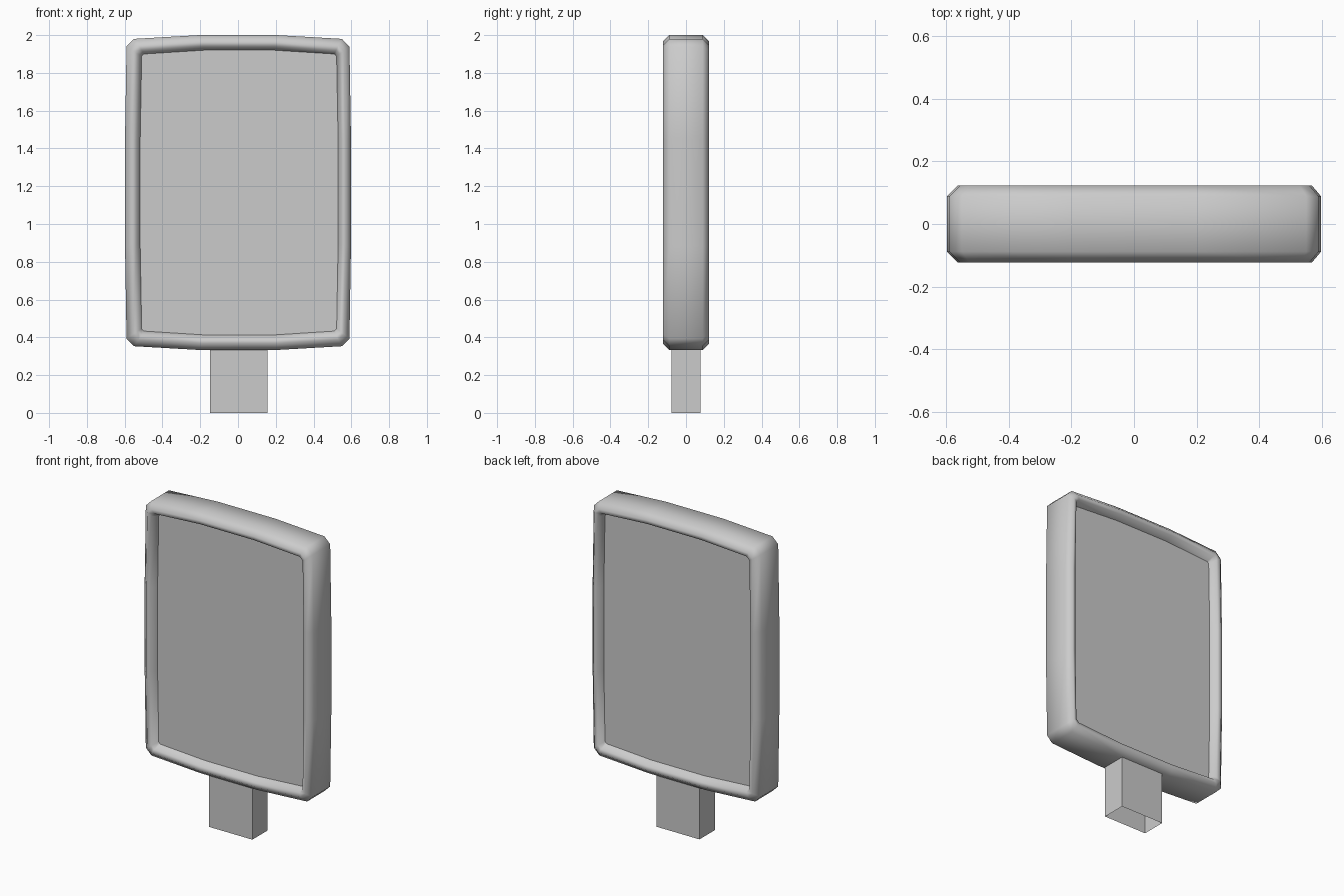
import bpy, bmesh, math

cube = bpy.data.objects.get("Cube")
if cube:
    bpy.data.objects.remove(cube, do_unlink=True)

grey = bpy.data.materials.new("plain_grey")
grey.use_nodes = True
colour = (0.6, 0.6, 0.6, 1)
grey.diffuse_color = colour
grey.node_tree.nodes["Principled BSDF"].inputs["Base Color"].default_value = colour


def make_object(name, bm):
    mesh = bpy.data.meshes.new(name)
    bm.to_mesh(mesh)
    bm.free()
    mesh.materials.append(grey)
    obj = bpy.data.objects.new(name, mesh)
    bpy.context.collection.objects.link(obj)
    return obj


def outline(left, right, low, high, cut, y):
    """Barrel-sided rectangle with cut corners, counter-clockwise."""
    steps = (-1, -0.37, 0.37, 1)
    cx, cz = (left + right) / 2, (low + high) / 2
    hx, hz = (right - left) / 2 - 0.008 - cut, (high - low) / 2 - 0.02 - cut

    def bow(u, depth):
        return depth if abs(u) == 1 else 0

    pts = [(cx + u * hx, low + bow(u, 0.02)) for u in steps]
    pts += [(right - bow(u, 0.008), cz + u * hz) for u in steps]
    pts += [(cx - u * hx, high - bow(u, 0.02)) for u in steps]
    pts += [(left + bow(u, 0.008), cz - u * hz) for u in steps]
    return [(x, y, z) for x, z in pts]


# Rounded frame: inset and depth of each ring, from front recess to back recess
half_profile = [(0.08, -0.072, 0.012), (0.06, -0.118, 0.02),
                (0.035, -0.123, 0.03), (0.0, -0.088, 0.04)]
profile = half_profile + [(i, -y, c) for i, y, c in reversed(half_profile)]


def ring_points(inset, y, cut):
    return outline(-0.598 + inset, 0.598 - inset * 0.85,
                   0.333 + inset, 2.0 - inset, cut, y)


bm = bmesh.new()
rings = [[bm.verts.new(p) for p in ring_points(*step)] for step in profile]
for a, b in zip(rings, rings[1:]):
    for i in range(len(a)):
        j = (i + 1) % len(a)
        bm.faces.new((a[i], a[j], b[j], b[i]))
bmesh.ops.recalc_face_normals(bm, faces=bm.faces)
frame = make_object("frame", bm)
bpy.ops.object.select_all(action="DESELECT")
frame.select_set(True)
bpy.context.view_layer.objects.active = frame
bpy.ops.object.shade_smooth_by_angle(angle=math.radians(80))

# Flat recessed panels, front and back
for name, step in (("front_panel", profile[0]), ("back_panel", profile[-1])):
    bm = bmesh.new()
    pts = ring_points(*step)
    if step[1] > 0:
        pts.reverse()
    bm.faces.new([bm.verts.new(p) for p in pts])
    make_object(name, bm)

# Hollow post, open at the foot
bm = bmesh.new()
bmesh.ops.create_cube(bm, size=1)
for v in bm.verts:
    v.co.x = v.co.x * 0.305 + 0.003
    v.co.y *= 0.155
    v.co.z = (v.co.z + 0.5) * 0.36
bm.normal_update()
foot = [f for f in bm.faces if f.normal.z < -0.9]
bmesh.ops.delete(bm, geom=foot, context="FACES_ONLY")
make_object("post", bm)
